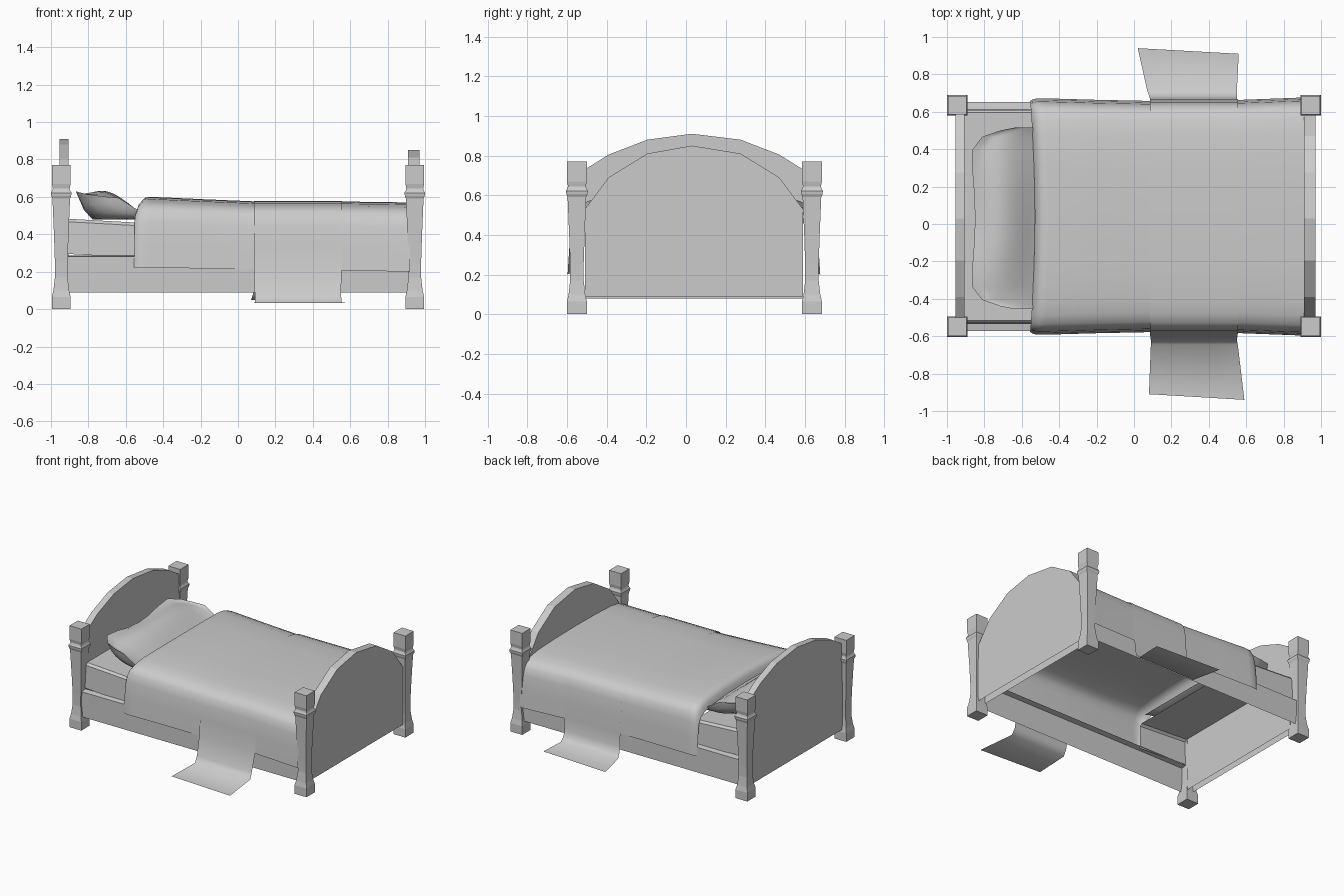
import bpy
import math

if "Cube" in bpy.data.objects:
    bpy.data.objects.remove(bpy.data.objects["Cube"], do_unlink=True)

MID = 0.04  # y of the bed's long centre line

grey = bpy.data.materials.new("light_grey")
grey.use_nodes = True
grey.diffuse_color = (0.6, 0.6, 0.6, 1)
grey.node_tree.nodes["Principled BSDF"].inputs["Base Color"].default_value = (0.6, 0.6, 0.6, 1)


def add_mesh(name, verts, faces, smooth=None):
    mesh = bpy.data.meshes.new(name)
    mesh.from_pydata(verts, [], faces)
    mesh.materials.append(grey)
    obj = bpy.data.objects.new(name, mesh)
    bpy.context.collection.objects.link(obj)
    bpy.ops.object.select_all(action="DESELECT")
    obj.select_set(True)
    bpy.context.view_layer.objects.active = obj
    bpy.ops.object.mode_set(mode="EDIT")
    bpy.ops.mesh.select_all(action="SELECT")
    bpy.ops.mesh.normals_make_consistent(inside=False)
    bpy.ops.object.mode_set(mode="OBJECT")
    if smooth:
        bpy.ops.object.shade_smooth_by_angle(angle=math.radians(smooth))


def loft(name, rings, closed=True, caps=False, smooth=None):
    """Bridge equal-length rings of points into one skin."""
    n = len(rings[0])
    verts = [p for ring in rings for p in ring]
    faces = []
    for r in range(len(rings) - 1):
        for i in range(n if closed else n - 1):
            j = (i + 1) % n
            faces.append((r * n + i, r * n + j, (r + 1) * n + j, (r + 1) * n + i))
    if caps:
        faces.append(tuple(range(n)))
        faces.append(tuple(range(len(verts) - n, len(verts))))
    add_mesh(name, verts, faces, smooth)


def rect(cx, cy, h, z):
    return [(cx + sx * h, cy + sy * h, z) for sx, sy in ((-1, -1), (1, -1), (1, 1), (-1, 1))]


# Four square turned posts: half width and height
POST = [(0.05, 0), (0.05, 0.065), (0.042, 0.1), (0.034, 0.17), (0.034, 0.25), (0.039, 0.4),
        (0.047, 0.59), (0.053, 0.605), (0.055, 0.622), (0.048, 0.635), (0.045, 0.645),
        (0.05, 0.67), (0.05, 0.77)]
for end, x in (("head", -0.945), ("foot", 0.945)):
    for side, y in (("right", MID - 0.59), ("left", MID + 0.595)):
        loft(f"{end}_{side}_post", [rect(x, y, h, z) for h, z in POST], caps=True)


# Arched end boards, open along the bottom
def board(name, x0, x1, low, heights):
    half = [(y, z) for y, z in zip((0.55, 0.55, 0.43, 0.235), (low,) + heights)]
    outline = [(MID - y, z) for y, z in half] + [(MID - 0.01, heights[3])]
    outline += [(MID + y, z) for y, z in reversed(half)]
    loft(name, [[(x, y, z) for y, z in outline] for x in (x0, x1)], closed=False, caps=True)


board("headboard", -0.955, -0.905, 0.08, (0.73, 0.805, 0.88, 0.91))
board("footboard", 0.91, 0.97, 0.09, (0.53, 0.69, 0.81, 0.85))

# Side rails: a thin board with a ledge along its top
for side, s in (("right", -1), ("left", 1)):
    section = [(MID + s * y, z) for y, z in ((0.612, 0.09), (0.612, 0.28), (0.57, 0.287))]
    loft(side + "_rail", [[(x, y, z) for y, z in section] for x in (-0.92, 0.92)], closed=False)

# Mattress end, open underneath, sloping a little towards the foot
section = [(-0.575, 0.285), (-0.57, 0.457), (-0.555, 0.473), (0.555, 0.473), (0.57, 0.457), (0.575, 0.285)]
loft("mattress", [[(x, MID + y, z + dz) for y, z in section] for x, dz in ((-0.91, 0.01), (-0.5, -0.013))],
     closed=False)

# Draped cover: fraction of half width, fraction of drop
DRAPE = [(0, 0), (0.4, 0.008), (0.7, 0.03), (0.83, 0.07), (0.91, 0.125), (0.95, 0.21),
         (0.972, 0.36), (0.987, 0.65), (1, 1)]


def drape(x, half, top, low):
    side = [(x + 0.025 * (1 - f * f), f * half, top - d * (top - low)) for f, d in DRAPE]
    return ([(x, MID - y, z) for x, y, z in reversed(side)] +
            [(x, MID + y, z) for x, y, z in side[1:]])


STATIONS = [(-0.555, 0.617, 0.535, 0.22), (-0.543, 0.625, 0.57, 0.22), (-0.52, 0.632, 0.597, 0.22),
            (-0.48, 0.632, 0.6, 0.22), (-0.2, 0.624, 0.587, 0.218), (0.09, 0.618, 0.575, 0.215),
            (0.55, 0.623, 0.575, 0.207), (0.92, 0.637, 0.57, 0.2)]
loft("blanket", [drape(*s) for s in STATIONS], closed=False, smooth=60)

# Runner across the bed, trailing onto the floor on both sides: x start, x end, y, z
over = [(0.085, 0.555, y, z) for _, y, z in drape(0, 0.626, 0.578, 0.22)]
front = [(0.08, 0.59, -0.94, 0.033), (0.09, 0.555, -0.645, 0.035), (0.09, 0.55, -0.62, 0.08)]
back = [(0.085, 0.55, 0.67, 0.12), (0.08, 0.55, 0.685, 0.08), (0.07, 0.55, 0.715, 0.05),
        (0.02, 0.56, 0.94, 0.05)]
strip = []
for f in (0, 0.25, 0.5, 0.75, 1):
    ring = [[a + f * (b - a), y, z] for a, b, y, z in front + over + back]
    # the floor ends run slightly askew
    ring[0][1] += 0.03 * (1 - f)
    ring[-1][1] -= 0.03 * f
    strip.append(ring)
loft("runner", strip, closed=False, smooth=80)


# Pillow leaning towards the headboard, with raised corners
def pillow_ring(t, n=10):
    head = -0.88 + 0.24 * abs(t) ** 12 + 0.03 * (1 - t * t) ** 2
    thick = max(0.0, 1 - abs(t) ** 3) ** 0.6
    upper, lower = [], []
    for i in range(n + 1):
        u = i / n
        x = head + u * (-0.48 - head)
        y = 0.03 + 0.485 * t
        seam = 0.595 - 0.1 * u + 0.035 * (1 - u) ** 10 * math.sin(math.pi * t * t)
        wave = math.sin(math.pi * u ** 0.8) if 0 < i < n else 0
        upper.append((x, y, seam + 0.075 * thick * wave ** 1.5))
        lower.append((x, y, max(seam - 0.12 * thick * wave ** 0.8, 0.478)))
    return upper + lower[-2:0:-1]


ENDS = (0.25, 0.5, 0.75, 0.9, 0.97, 1)
loft("pillow", [pillow_ring(t) for t in [-e for e in reversed(ENDS)] + [0, *ENDS]], smooth=60)
